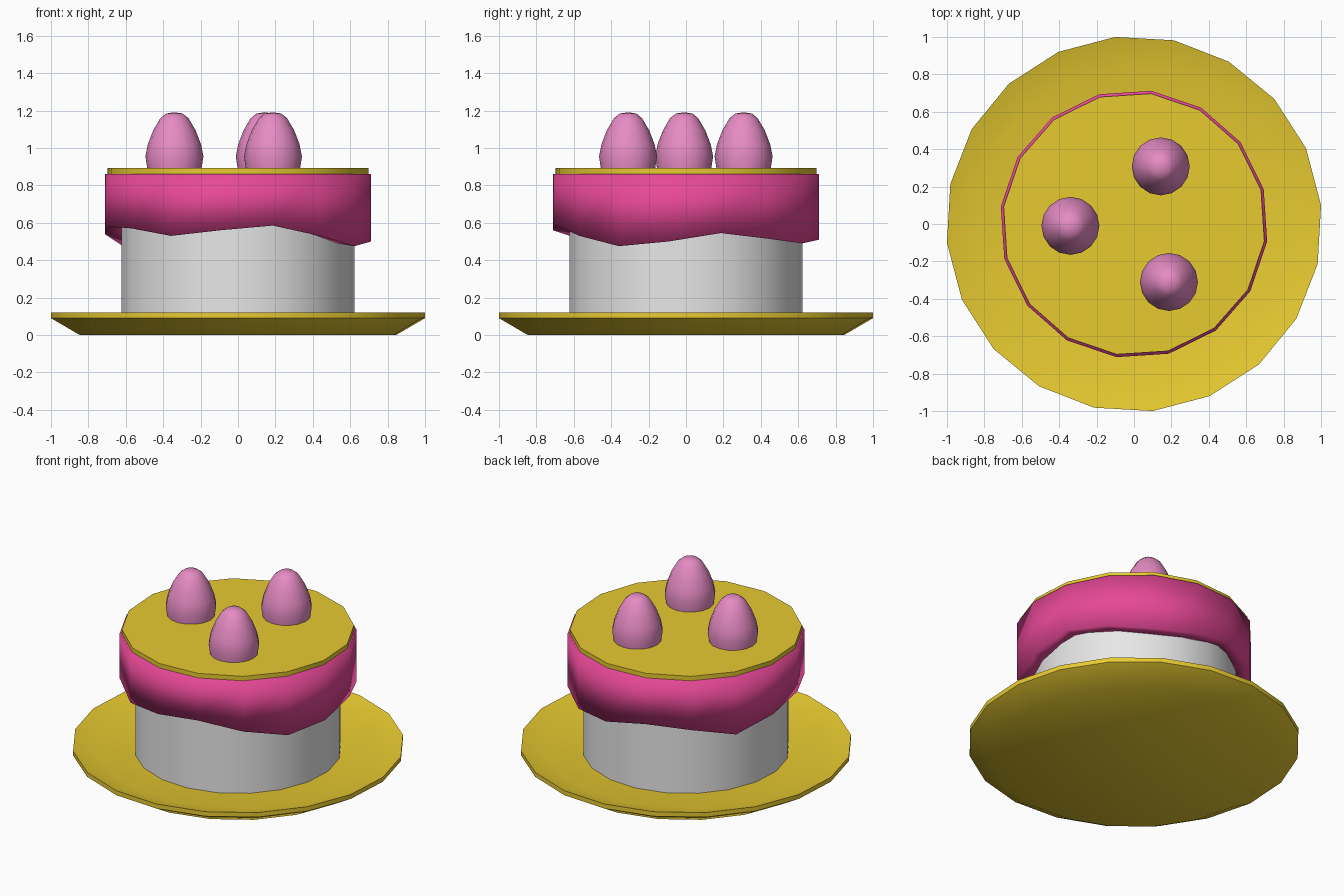
import bpy, bmesh
from math import radians, cos, sin

if "Cube" in bpy.data.objects:
    bpy.data.objects.remove(bpy.data.objects["Cube"], do_unlink=True)


def material(name, rgb):
    m = bpy.data.materials.new(name)
    m.use_nodes = True
    m.diffuse_color = (*rgb, 1)
    m.node_tree.nodes["Principled BSDF"].inputs["Base Color"].default_value = (*rgb, 1)
    return m


gold = material("golden yellow", (0.8, 0.59, 0.03))
white = material("soft white", (0.8, 0.8, 0.8))
pink = material("hot pink", (0.8, 0.065, 0.31))
rose = material("pale rose", (0.79, 0.26, 0.55))


def lathe(name, profile, sides, turn, mat, angle=35, centre=(0, 0), closed=False, drop=None):
    """Spin (radius, z) points listed bottom to top; drop(ring, side) replaces a height."""
    bm = bmesh.new()
    rings = []
    for i, (r, z) in enumerate(profile):
        if r == 0:
            rings.append([bm.verts.new((*centre, z))] * sides)
            continue
        ring = []
        for k in range(sides):
            a = radians(turn + 360 * k / sides)
            h = drop(i, k) if drop else None
            ring.append(bm.verts.new((centre[0] + r * cos(a), centre[1] + r * sin(a),
                                      z if h is None else h)))
        rings.append(ring)
    pairs = list(zip(rings, rings[1:]))
    if closed:
        pairs.append((rings[-1], rings[0]))
    for low, high in pairs:
        for k in range(sides):
            n = (k + 1) % sides
            corners = list(dict.fromkeys((low[k], low[n], high[n], high[k])))
            bm.faces.new(corners)
    bmesh.ops.recalc_face_normals(bm, faces=bm.faces[:])
    mesh = bpy.data.meshes.new(name)
    bm.to_mesh(mesh)
    bm.free()
    mesh.materials.append(mat)
    ob = bpy.data.objects.new(name, mesh)
    bpy.context.collection.objects.link(ob)
    bpy.ops.object.select_all(action="DESELECT")
    ob.select_set(True)
    bpy.context.view_layer.objects.active = ob
    bpy.ops.object.shade_smooth_by_angle(angle=radians(angle))
    return ob


# Shallow dish with a flat floor and a raised rim
lathe("plate", [(0, 0), (0.85, 0), (1.005, 0.09), (1.005, 0.12), (0.84, 0.073), (0, 0.073)],
      20, 5.7, gold, angle=45)

# Cake body
lathe("cake_body", [(0, 0.06), (0.625, 0.06), (0.625, 0.85), (0, 0.85)], 20, 5.7, white)

# Icing collar with an uneven, dripping lower edge
drips = [0.545, 0.515, 0.49, 0.51, 0.56, 0.54, 0.48, 0.54,
         0.58, 0.57, 0.53, 0.56, 0.585, 0.53, 0.475, 0.50]


def drip_height(ring, side):
    if ring == 0:
        return drips[side] + 0.015
    if ring == 1:
        return drips[side]
    return None


lathe("icing", [(0.61, 0.5), (0.718, 0.5), (0.718, 0.862), (0.61, 0.862)],
      16, 15, pink, angle=180, closed=True, drop=drip_height)

# Flat topping disc
lathe("top_disc", [(0, 0.85), (0.703, 0.85), (0.703, 0.892), (0, 0.892)], 16, 15, gold)

# Berries standing on the top
berry = [(0, 0.87), (0.142, 0.87), (0.155, 0.955), (0.142, 1.02), (0.113, 1.095),
         (0.076, 1.158), (0.045, 1.184), (0, 1.191)]
for i, spot in enumerate([(0.143, 0.308), (-0.34, -0.01), (0.187, -0.31)]):
    lathe(f"berry_{i + 1}", berry, 16, 0, rose, angle=60, centre=spot)
